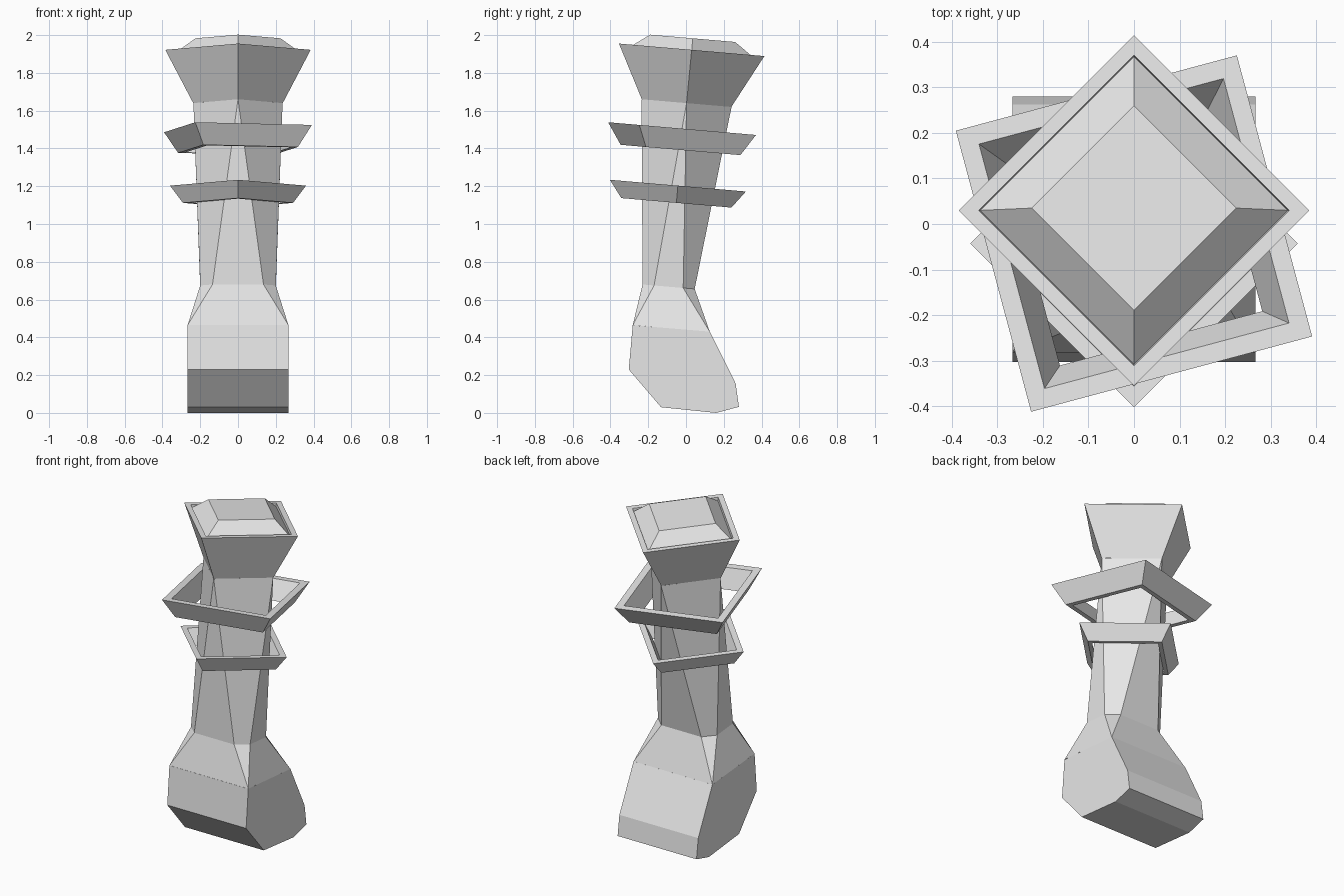
import bpy
import bmesh
from math import cos, sin, radians

SLOPE = 0.086  # the upper parts lean, so every ring drops towards the back

if "Cube" in bpy.data.objects:
    bpy.data.objects.remove(bpy.data.objects["Cube"], do_unlink=True)

grey = bpy.data.materials.new("light grey")
grey.use_nodes = True
grey.diffuse_color = (0.8, 0.8, 0.8, 1)
grey.node_tree.nodes["Principled BSDF"].inputs["Base Color"].default_value = (0.8, 0.8, 0.8, 1)


def eight(z, yc, hx, hy, cx, cy):
    """Ring of eight points; cx, cy are half lengths of the flat sides."""
    flat = [(-cx, -hy), (cx, -hy), (hx, -cy), (hx, cy),
            (cx, hy), (-cx, hy), (-hx, cy), (-hx, -cy)]
    return [(x, yc + y, z - SLOPE * y) for x, y in flat]


def square(z, yc, radius, turn=0):
    """Tilted square ring with one corner at the given turn."""
    pts = []
    for k in range(4):
        a = radians(turn + 90 * k)
        x, y = radius * cos(a), radius * sin(a)
        pts.append((x, yc + y, z - SLOPE * y))
    return pts


def loft(name, rings, cap_start=False, cap_end=False, closed=False):
    """Skin a stack of rings into one flat shaded object."""
    bm = bmesh.new()
    loops = [[bm.verts.new(p) for p in ring] for ring in rings]
    pairs = list(zip(loops, loops[1:]))
    if closed:
        pairs.append((loops[-1], loops[0]))
    for low, high in pairs:
        n = len(low)
        for i in range(n):
            j = (i + 1) % n
            bm.faces.new((low[i], low[j], high[j], high[i]))
    if cap_start:
        bm.faces.new(loops[0][::-1])
    if cap_end:
        bm.faces.new(loops[-1])
    bmesh.ops.remove_doubles(bm, verts=bm.verts, dist=0.0005)
    bmesh.ops.recalc_face_normals(bm, faces=bm.faces)
    mesh = bpy.data.meshes.new(name)
    bm.to_mesh(mesh)
    bm.free()
    mesh.materials.append(grey)
    obj = bpy.data.objects.new(name, mesh)
    bpy.context.collection.objects.link(obj)
    return obj


# Foot: side profile (y, z) extruded across the width
profile = [(-0.282, 0.464), (-0.303, 0.23), (-0.132, 0.03), (0.16, 0.0),
           (0.28, 0.032), (0.263, 0.155), (0.126, 0.43)]
HALF = 0.267
loft("foot", [[(x, y, z) for y, z in profile] for x in (-HALF, HALF)], True, True)

# Shaft: foot rectangle, chamfered neck, then a diamond under the cup
loft("shaft", [
    eight(0.447, -0.078, HALF, 0.204, HALF, 0.204),
    eight(0.668, -0.092, 0.2, 0.138, 0.135, 0.077),
    eight(1.64, 0.003, 0.236, 0.238, 0, 0),
])

# Cup: flared diamond with a rim and a low faceted cap set inside it
loft("cup", [
    square(1.64, 0.003, 0.237),
    square(1.922, 0.03, 0.385),
    square(1.922, 0.03, 0.341),
    square(1.902, 0.03, 0.338),
    square(1.983, 0.035, 0.225),
], cap_end=True)


# Collars: loose flared square frames around the shaft
def collar(name, top, bottom, yc, radius, turn):
    loft(name, [
        square(bottom, yc - 0.008, radius * 0.81, turn),
        square(top, yc, radius, turn),
        square(top, yc, radius * 0.87, turn),
        square(bottom, yc - 0.008, radius * 0.72, turn),
    ], closed=True)


collar("lower_collar", 1.203, 1.112, -0.043, 0.36, 0)
collar("upper_collar", 1.505, 1.392, -0.021, 0.452, 60)
